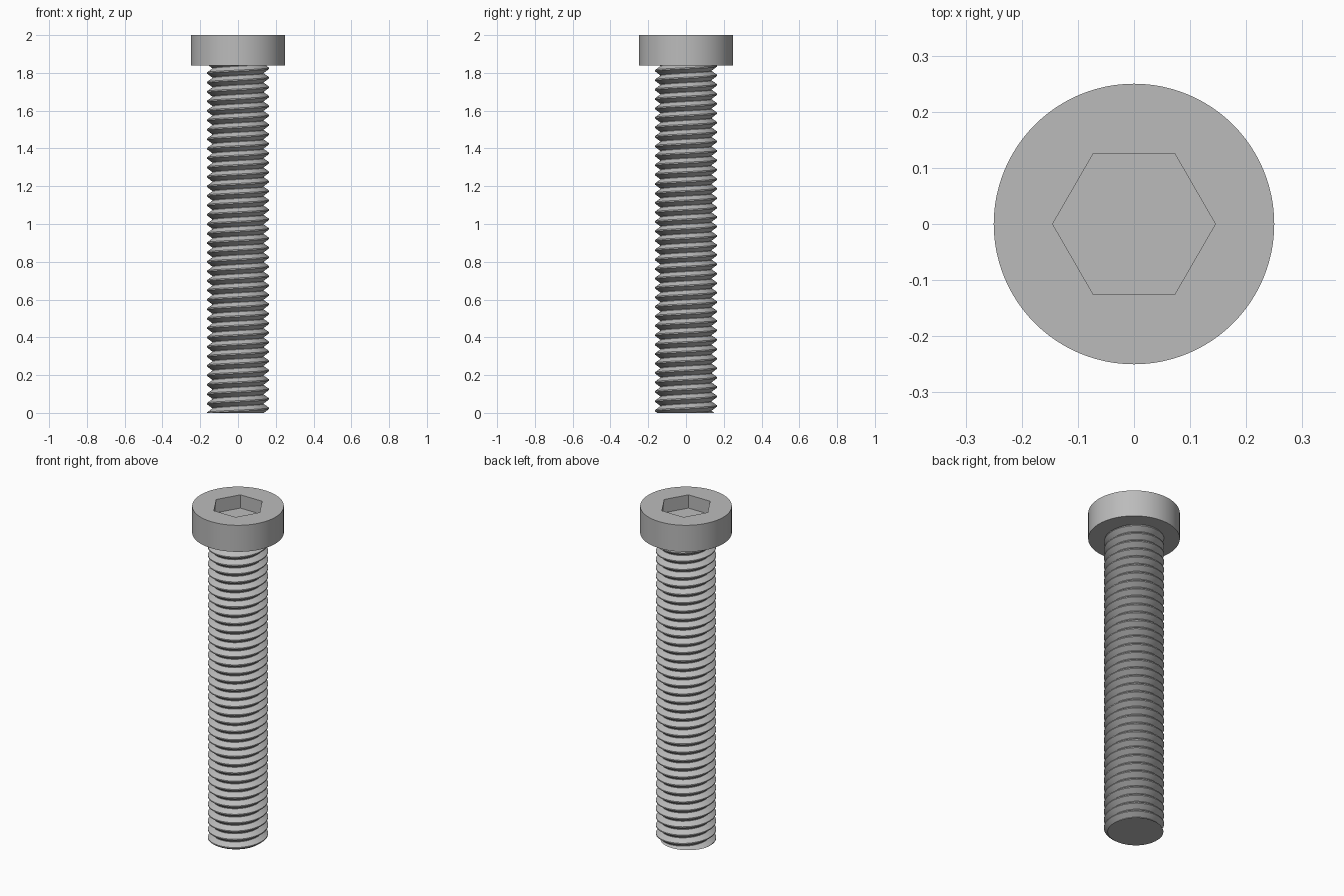
import bpy, bmesh, math
from mathutils import Vector

if "Cube" in bpy.data.objects:
    bpy.data.objects.remove(bpy.data.objects["Cube"], do_unlink=True)

steel = bpy.data.materials.new("grey steel")
steel.use_nodes = True
COLOUR = (0.5, 0.5, 0.5, 1)
steel.diffuse_color = COLOUR
steel.node_tree.nodes["Principled BSDF"].inputs["Base Color"].default_value = COLOUR


def finish(bm, name):
    bmesh.ops.recalc_face_normals(bm, faces=bm.faces)
    mesh = bpy.data.meshes.new(name)
    bm.to_mesh(mesh)
    bm.free()
    mesh.materials.append(steel)
    obj = bpy.data.objects.new(name, mesh)
    bpy.context.collection.objects.link(obj)
    bpy.ops.object.select_all(action="DESELECT")
    obj.select_set(True)
    bpy.context.view_layer.objects.active = obj
    bpy.ops.object.shade_smooth_by_angle(angle=math.radians(25))
    return obj


def ring(bm, radius, z, sides):
    return [bm.verts.new((radius * math.cos(math.tau * i / sides),
                          radius * math.sin(math.tau * i / sides), z))
            for i in range(sides)]


def bridge(bm, a, b):
    for i in range(len(a)):
        j = (i + 1) % len(a)
        bm.faces.new((a[i], a[j], b[j], b[i]))


# Head: cylinder with a blind hexagonal socket
HEAD_BASE, SOCKET_FLOOR = 1.84, 1.92
bm = bmesh.new()
bottom, top = ring(bm, 0.25, HEAD_BASE, 96), ring(bm, 0.25, 2, 96)
rim, floor = ring(bm, 0.145, 2, 6), ring(bm, 0.145, SOCKET_FLOOR, 6)
bridge(bm, bottom, top)
bridge(bm, rim, floor)
bm.faces.new(bottom)
bm.faces.new(floor)
step = len(top) // 6
for k in range(6):  # top annulus, one sector per socket side
    arc = [top[(k * step + i) % len(top)] for i in range(step + 1)]
    bm.faces.new(arc + [rim[(k + 1) % 6], rim[k]])
finish(bm, "head")

# Threaded shank: a V profile swept along a right-handed helix
PITCH, SIDES, ROOT, CREST = 0.05, 64, 0.136, 0.164
profile = [(ROOT, 0), (CREST, 0.42), (CREST, 0.55), (ROOT, 0.95)]
turns = math.ceil(HEAD_BASE / PITCH) + 3
bm = bmesh.new()
columns = []
for s in range(SIDES + 1):
    angle = math.tau * s / SIDES
    columns.append([
        bm.verts.new((r * math.cos(angle), r * math.sin(angle),
                      PITCH * (t - 2 + h + s / SIDES)))
        for t in range(turns) for r, h in profile])
for a, b in zip(columns, columns[1:]):
    for i in range(len(a) - 1):
        bm.faces.new((a[i], b[i], b[i + 1], a[i + 1]))
bmesh.ops.remove_doubles(bm, verts=bm.verts, dist=1e-5)

# Trim the ends flat and cap them
for z, direction in ((0, -1), (HEAD_BASE + 0.01, 1)):
    cut = bmesh.ops.bisect_plane(
        bm, geom=bm.verts[:] + bm.edges[:] + bm.faces[:], dist=1e-6,
        plane_co=Vector((0, 0, z)), plane_no=Vector((0, 0, direction)),
        clear_outer=True)
    edges = [e for e in cut["geom_cut"]
             if isinstance(e, bmesh.types.BMEdge) and e.is_boundary]
    bmesh.ops.contextual_create(bm, geom=edges)
finish(bm, "threaded_shank")
